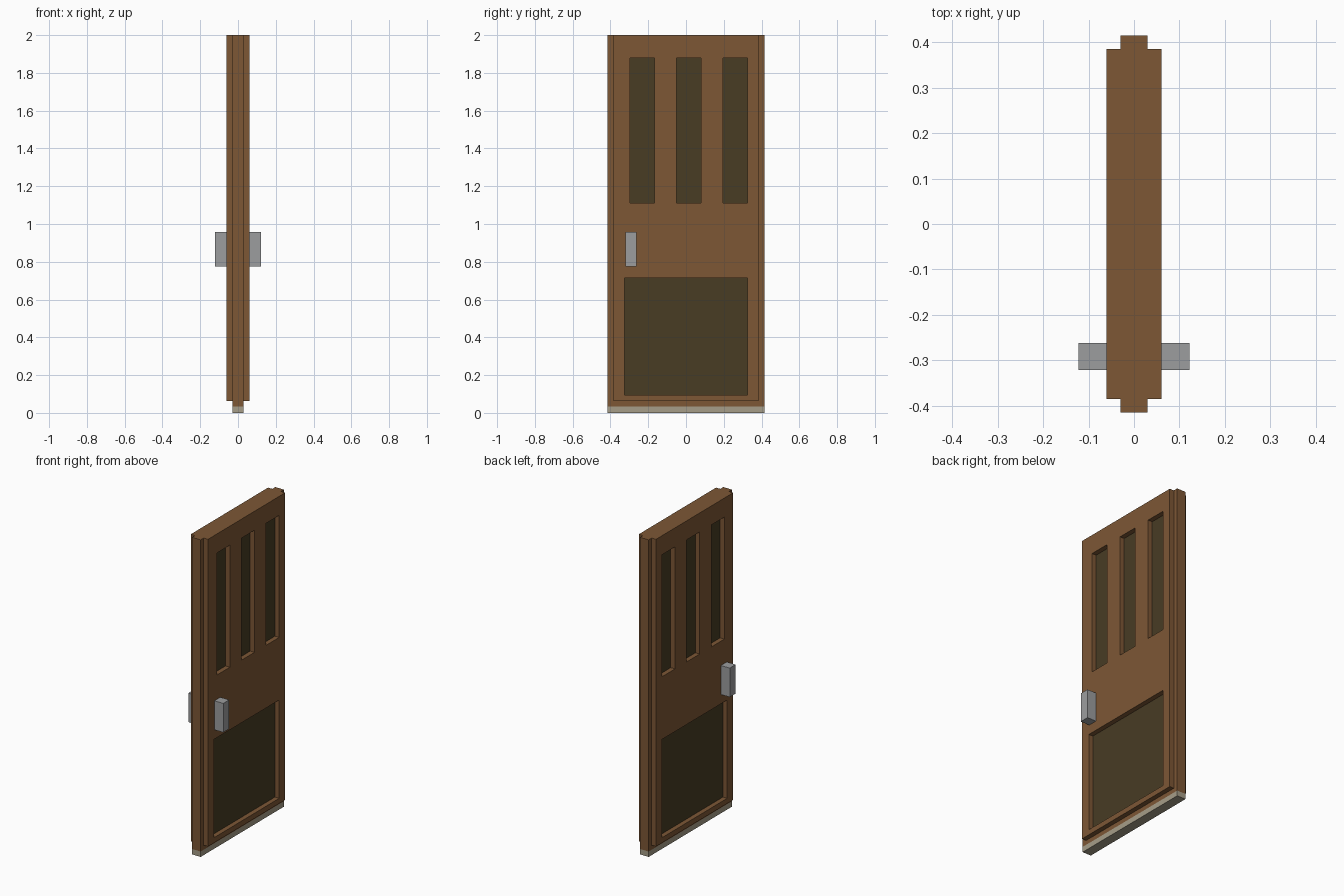
import bpy, bmesh

if "Cube" in bpy.data.objects:
    bpy.data.objects.remove(bpy.data.objects["Cube"])


def material(name, rgb):
    """Flat colour from sRGB 0-255 values."""
    m = bpy.data.materials.new(name)
    lin = [((c / 255 + 0.055) / 1.055) ** 2.4 for c in rgb]
    m.diffuse_color = (*lin, 1)
    m.use_nodes = True
    m.node_tree.nodes["Principled BSDF"].inputs["Base Color"].default_value = m.diffuse_color
    return m


WOOD = material("brown wood", (125, 87, 53))
PANEL = material("dark olive panel", (72, 60, 36))
METAL = material("grey metal", (156, 157, 159))
SILL = material("pale sill", (166, 157, 136))


def finish(name, bm, mats):
    me = bpy.data.meshes.new(name)
    bm.normal_update()
    bm.to_mesh(me)
    bm.free()
    for m in mats:
        me.materials.append(m)
    ob = bpy.data.objects.new(name, me)
    bpy.context.collection.objects.link(ob)
    return ob


def box(name, x, y, z, mat):
    bm = bmesh.new()
    bmesh.ops.create_cube(bm, size=1)
    for v in bm.verts:
        v.co = [a + (b - a) * (c + 0.5) for (a, b), c in zip((x, y, z), v.co)]
    return finish(name, bm, [mat])


# recessed panels: (y0, y1, z0, z1)
recesses = [(c - 0.065, c + 0.065, 1.11, 1.88) for c in (-0.232, 0.014, 0.26)]
recesses.append((-0.325, 0.325, 0.095, 0.715))

CORE, FACE = 0.03, 0.06          # half thickness of core and raised faces
CORE_Y, FACE_Y = 0.415, 0.385    # half widths
CORE_Z, FACE_Z, TOP = 0.034, 0.062, 2.0

# grid lines where the door changes shape
cuts = (
    [-FACE, -CORE, CORE, FACE],
    sorted({-CORE_Y, -FACE_Y, FACE_Y, CORE_Y, *(v for r in recesses for v in r[:2])}),
    sorted({CORE_Z, FACE_Z, TOP, *(v for r in recesses for v in r[2:])}),
)


def in_recess(y, z):
    return any(r[0] < y < r[1] and r[2] < z < r[3] for r in recesses)


def solid(cell):
    if any(i < 0 or i >= len(c) - 1 for i, c in zip(cell, cuts)):
        return False
    x, y, z = ((c[i] + c[i + 1]) / 2 for i, c in zip(cell, cuts))
    if abs(x) < CORE:
        return True
    return abs(y) < FACE_Y and z > FACE_Z and not in_recess(y, z)


# door body: outer skin of all solid grid cells, panels coloured by rule
bm = bmesh.new()
for i in range(len(cuts[0]) - 1):
    for j in range(len(cuts[1]) - 1):
        for k in range(len(cuts[2]) - 1):
            cell = (i, j, k)
            if not solid(cell):
                continue
            for axis in range(3):
                for side in (0, 1):
                    near = list(cell)
                    near[axis] += 2 * side - 1
                    if solid(near):
                        continue
                    u, w = (axis + 1) % 3, (axis + 2) % 3
                    verts = []
                    for du, dw in ((0, 0), (1, 0), (1, 1), (0, 1)):
                        co = [0, 0, 0]
                        co[axis] = cuts[axis][cell[axis] + side]
                        co[u] = cuts[u][cell[u] + du]
                        co[w] = cuts[w][cell[w] + dw]
                        verts.append(bm.verts.new(co))
                    f = bm.faces.new(verts if side else verts[::-1])
                    c = f.calc_center_median()
                    f.material_index = int(axis == 0 and in_recess(c.y, c.z))
bmesh.ops.remove_doubles(bm, verts=bm.verts, dist=1e-5)
finish("door_body", bm, [WOOD, PANEL])

# bottom sill strip
box("bottom_sill", (-CORE, CORE), (-CORE_Y, CORE_Y), (0, CORE_Z), SILL)

# block handle on each side
for side, name in ((1, "right_handle"), (-1, "left_handle")):
    x = sorted((side * FACE, side * 0.122))
    box(name, x, (-0.321, -0.262), (0.774, 0.957), METAL)
